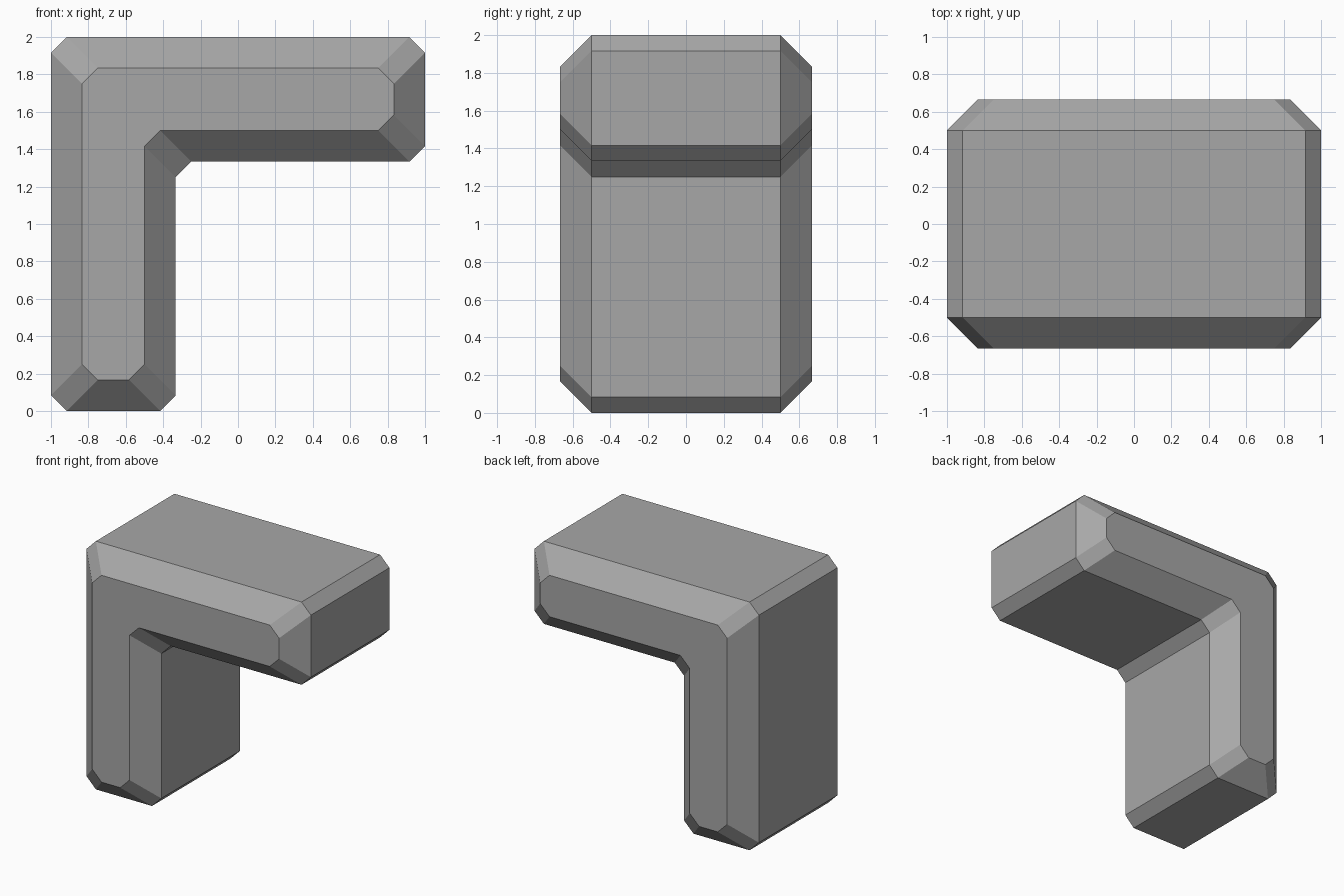
import bpy
import bmesh
from mathutils import Vector

cube = bpy.data.objects.get("Cube")
if cube:
    bpy.data.objects.remove(cube, do_unlink=True)

LEG = 2 / 3      # thickness of both arms
BEVEL = 1 / 6    # depth of the slope around front and back
CHAMFER = 1 / 12  # cut across each profile corner

grey = bpy.data.materials.new("grey")
grey.use_nodes = True
colour = (0.39, 0.39, 0.39, 1)
grey.diffuse_color = colour
grey.node_tree.nodes["Principled BSDF"].inputs["Base Color"].default_value = colour


def corner_profile(inset):
    """L profile in x and z, shrunk by inset, with every corner cut."""
    left, right, low, high = -1 + inset, 1 - inset, inset, 2 - inset
    inner_x, inner_z = -1 + LEG - inset, 2 - LEG + inset
    corners = [Vector(c) for c in (
        (left, low), (inner_x, low), (inner_x, inner_z),
        (right, inner_z), (right, high), (left, high))]
    points = []
    for i, corner in enumerate(corners):
        for other in (corners[i - 1], corners[(i + 1) % len(corners)]):
            points.append(corner + (other - corner).normalized() * CHAMFER)
    return points


# Bevelled corner piece: four profile rings from front to back
bm = bmesh.new()
depth = LEG
rings = []
for y, inset in ((-depth, BEVEL), (BEVEL - depth, 0), (depth - BEVEL, 0), (depth, BEVEL)):
    rings.append([bm.verts.new((p.x, y, p.y)) for p in corner_profile(inset)])

for near, far in zip(rings, rings[1:]):
    for i in range(len(near)):
        j = (i + 1) % len(near)
        bm.faces.new((near[i], far[i], far[j], near[j]))
bm.faces.new(rings[0])
bm.faces.new(reversed(rings[-1]))
bmesh.ops.recalc_face_normals(bm, faces=bm.faces)

mesh = bpy.data.meshes.new("corner_block")
bm.to_mesh(mesh)
bm.free()
mesh.materials.append(grey)
block = bpy.data.objects.new("corner_block", mesh)
bpy.context.collection.objects.link(block)
